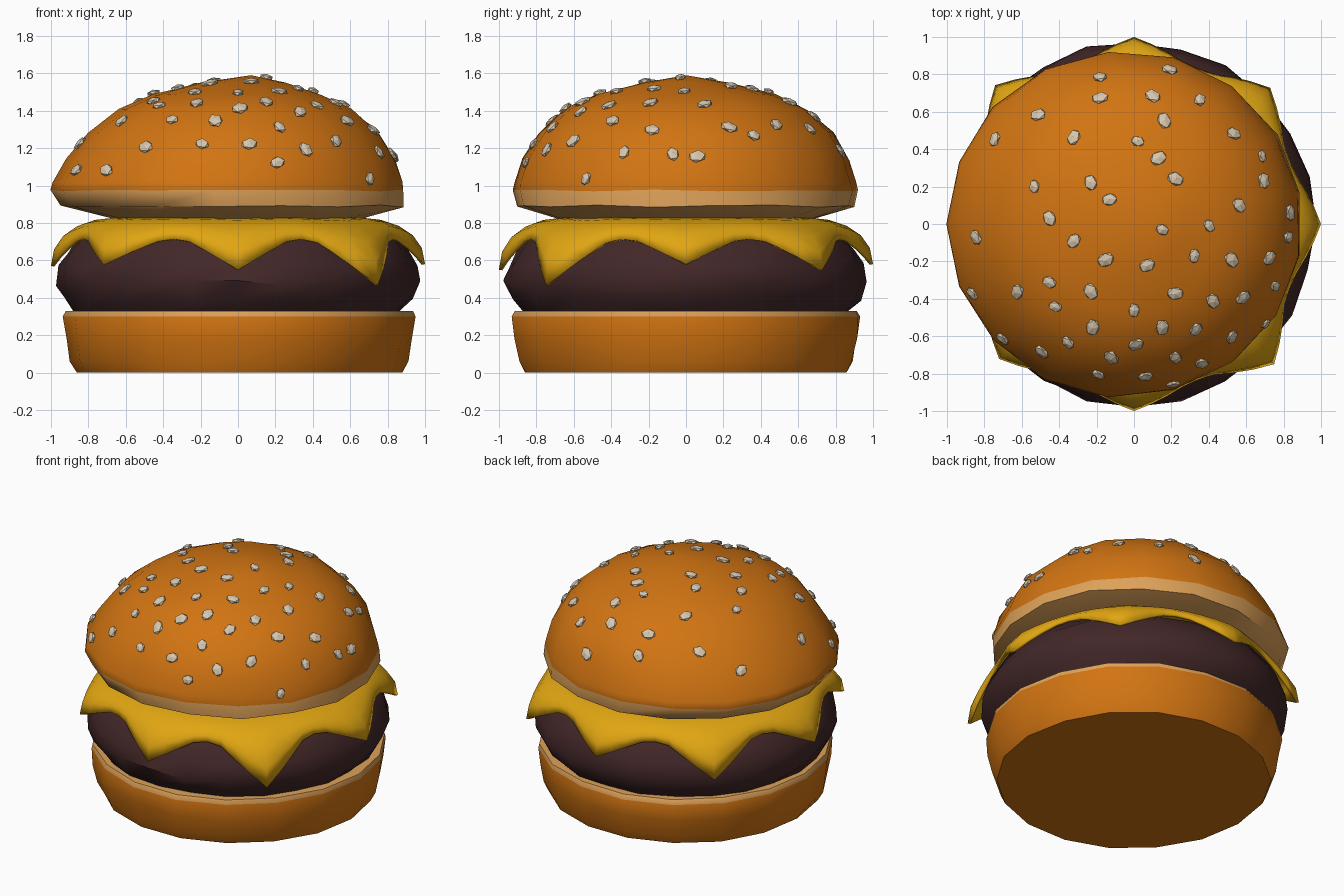
import bpy, bmesh, math, random
from mathutils import Matrix, Vector
from mathutils.bvhtree import BVHTree

random.seed(4)
if "Cube" in bpy.data.objects:
    bpy.data.objects.remove(bpy.data.objects["Cube"])


def material(name, rgb):
    mat = bpy.data.materials.new(name)
    mat.use_nodes = True
    mat.diffuse_color = (*rgb, 1)
    mat.node_tree.nodes["Principled BSDF"].inputs["Base Color"].default_value = (*rgb, 1)
    return mat


CRUST = material("toasted crust", (0.64, 0.175, 0.006))
CRUMB = material("pale crumb", (0.73, 0.36, 0.1))
MEAT = material("grilled meat", (0.055, 0.02, 0.021))
CHEESE = material("melted cheese", (0.75, 0.38, 0.006))
SESAME = material("sesame", (0.68, 0.57, 0.42))


def finish(bm, name, mats, angle=None):
    """Turn a bmesh into a named object, smooth below the given angle."""
    bmesh.ops.recalc_face_normals(bm, faces=bm.faces)
    mesh = bpy.data.meshes.new(name)
    bm.to_mesh(mesh)
    bm.free()
    obj = bpy.data.objects.new(name, mesh)
    bpy.context.collection.objects.link(obj)
    for mat in mats:
        mesh.materials.append(mat)
    if angle:
        bpy.ops.object.select_all(action="DESELECT")
        obj.select_set(True)
        bpy.context.view_layer.objects.active = obj
        bpy.ops.object.shade_smooth_by_angle(angle=math.radians(angle))
    return obj


def skin(bm, loops):
    """Bridge consecutive closed loops of vertices with quads."""
    for low, high in zip(loops, loops[1:]):
        for i in range(len(low)):
            j = (i + 1) % len(low)
            bm.faces.new((low[i], low[j], high[j], high[i]))


def loft(rings, sides, wobble=0.0, lift=0.0, apex=None, start=math.pi):
    """Stack rings of (height, centre x, radius x, radius y), capped at both ends."""
    bm = bmesh.new()
    loops = []
    for n, (z, cx, rx, ry) in enumerate(rings):
        rise = 0 if n in (0, len(rings) - 1) else lift
        loop = []
        for i in range(sides):
            a = start + math.tau * i / sides
            k = 1 + random.uniform(-wobble, wobble)
            loop.append(bm.verts.new((cx + rx * k * math.cos(a), ry * k * math.sin(a),
                                      z + random.uniform(-rise, rise))))
        loops.append(loop)
    skin(bm, loops)
    bm.faces.new(loops[0])
    if apex:
        tip = bm.verts.new(apex)
        for a, b in zip(loops[-1], loops[-1][1:] + loops[-1][:1]):
            bm.faces.new((a, b, tip))
    else:
        bm.faces.new(loops[-1])
    bmesh.ops.recalc_face_normals(bm, faces=bm.faces)
    return bm


def paint(bm, rule):
    for face in bm.faces:
        face.material_index = int(rule(face.calc_center_median().z))


# Bottom bun: crust with a thin pale cut edge on top
bm = loft([(0, 0.005, 0.87, 0.87), (0.06, 0.005, 0.90, 0.90), (0.18, 0.005, 0.925, 0.925),
           (0.30, 0.005, 0.94, 0.94), (0.33, 0.005, 0.925, 0.925)], 18, 0.007)
for v in bm.verts:
    if v.co.z > 0.29 and v.co.z < 0.32:
        v.co.z = 0.30
paint(bm, lambda z: z > 0.305)
finish(bm, "bottom_bun", [CRUST, CRUMB], 50)

# Patty: lumpy disc
bm = loft([(0.325, 0, 0.87, 0.87), (0.39, 0, 0.93, 0.93), (0.48, 0, 0.97, 0.97),
           (0.57, 0, 0.955, 0.955), (0.65, 0, 0.91, 0.91), (0.74, 0, 0.84, 0.84),
           (0.80, 0, 0.70, 0.70)], 24, 0.013, 0.02)
finish(bm, "patty", [MEAT], 40)

# Cheese: round sheet whose rim droops into eight corners (reach, tip height)
tips = [(1.0, 0.58), (1.03, 0.55), (1.0, 0.58), (1.05, 0.52),
        (1.0, 0.57), (1.02, 0.58), (1.0, 0.55), (1.06, 0.47)]
per_tip = 8
bm = bmesh.new()
loops = []
for t in (0, 0.2, 0.4, 0.6, 0.8, 1):
    loop = []
    for i in range(per_tip * len(tips)):
        a = math.tau * i / (per_tip * len(tips))
        nearest = round(i / per_tip)
        reach, low = tips[nearest % len(tips)]
        away = abs(i / per_tip - nearest)
        droop = max(0, 1 - away / 0.42) ** 1.15
        edge_r = 0.90 + (reach - 0.90) * droop
        edge_z = 0.715 + (low - 0.715) * droop
        r = 0.66 + (edge_r - 0.66) * math.sin(t * math.pi / 2)
        z = 0.828 + (edge_z - 0.828) * t ** 1.9
        loop.append(bm.verts.new((r * math.cos(a), r * math.sin(a), z)))
    loops.append(loop)
skin(bm, loops)
bm.faces.new(loops[0])
bmesh.ops.recalc_face_normals(bm, faces=bm.faces)
cheese = finish(bm, "cheese_slice", [CHEESE], 45)
thick = cheese.modifiers.new("Thickness", "SOLIDIFY")
thick.thickness = 0.018
thick.offset = -1 if cheese.data.polygons[-1].normal.z > 0 else 1

# Top bun: leaning dome with a pale underside
bm = loft([(0.825, 0, 0.68, 0.70), (0.89, -0.02, 0.925, 0.905), (0.975, -0.05, 0.95, 0.925),
           (1.02, -0.05, 0.94, 0.915), (1.14, -0.03, 0.885, 0.875), (1.28, -0.02, 0.785, 0.79),
           (1.41, -0.01, 0.63, 0.65), (1.485, 0, 0.46, 0.48), (1.55, 0.03, 0.23, 0.23)],
          17, 0.006, 0.006, (0.07, 0, 1.59))
paint(bm, lambda z: z < 0.96)
surface = BVHTree.FromBMesh(bm)
finish(bm, "top_bun", [CRUST, CRUMB], 50)

# Sesame seeds: flat pebbles dropped onto the dome, spots in hundredths
spots = [(-18, 78), (19, 82), (-18, 67), (10, 68), (35, 66), (-51, 58), (16, 55), (53, 48),
         (-74, 45), (-32, 46), (2, 44), (13, 35), (68, 36), (22, 24), (69, 23), (-23, 22),
         (-53, 20), (-13, 13), (56, 10), (83, 6), (-45, 3), (40, -1), (-84, -7), (15, -3),
         (82, -7), (-32, -9), (-15, -19), (7, -22), (32, -17), (52, -19), (72, -18), (-45, -31),
         (75, -33), (-86, -37), (-62, -36), (-23, -36), (22, -37), (42, -41), (58, -39),
         (-42, -44), (0, -46), (-22, -55), (15, -55), (33, -56), (52, -60), (70, -53),
         (-70, -61), (-35, -63), (1, -64), (-49, -68), (-12, -71), (22, -71), (36, -74),
         (-19, -80), (6, -81), (21, -85)]
bm = bmesh.new()
for x, y in spots:
    spot, normal, _, _ = surface.ray_cast(Vector((x / 100, y / 100, 3)), Vector((0, 0, -1)))
    if spot is None:
        continue
    size = random.uniform(0.9, 1.2)
    pose = (Matrix.Translation(spot + normal * 0.008)
            @ normal.to_track_quat("Z", "Y").to_matrix().to_4x4()
            @ Matrix.Rotation(random.uniform(0, math.pi), 4, "Z")
            @ Matrix.Diagonal((0.044 * size, 0.034 * size, 0.017, 1)))
    bmesh.ops.create_icosphere(bm, subdivisions=1, radius=1, matrix=pose)
finish(bm, "sesame_seeds", [SESAME])
